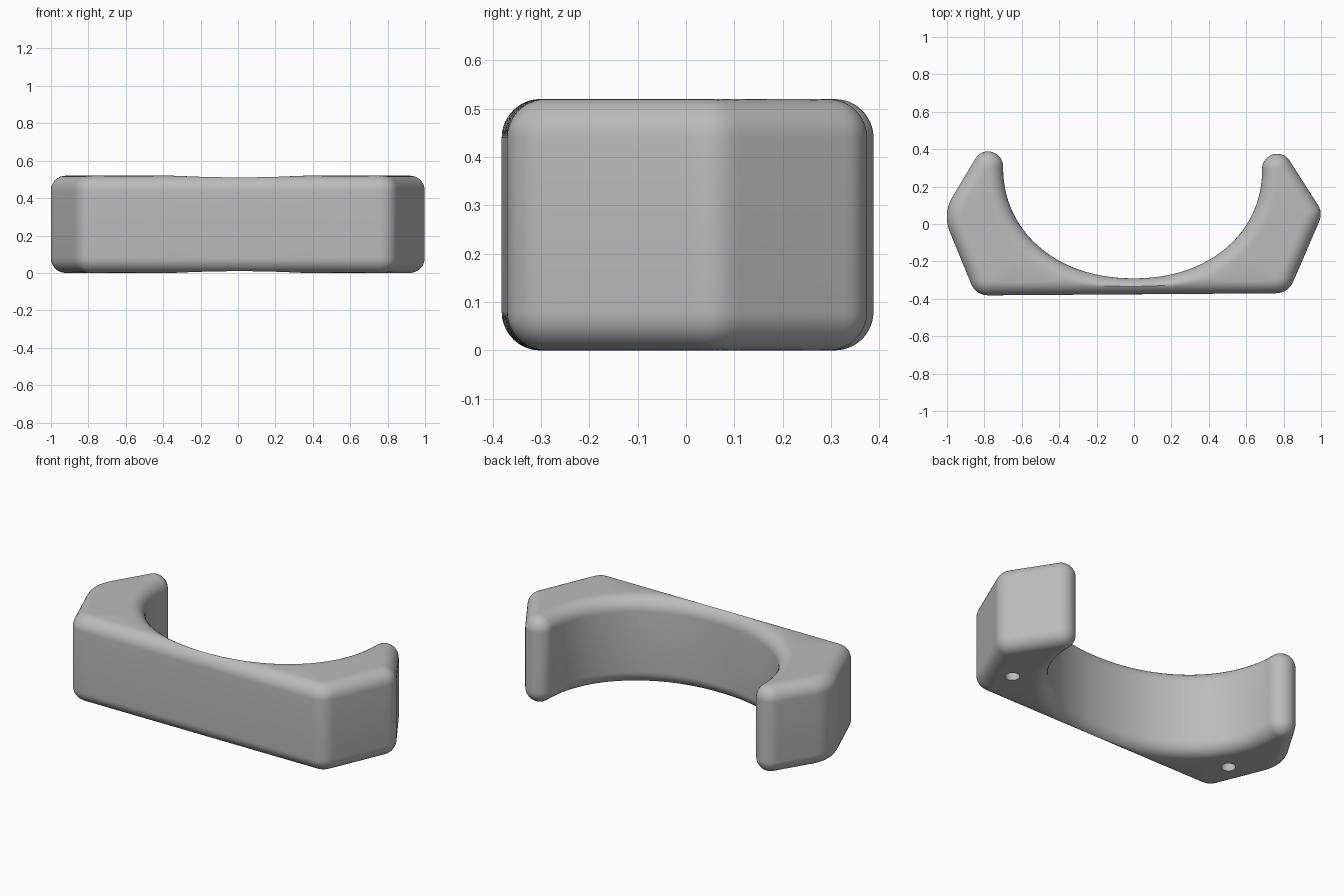
import bpy, bmesh, math
from mathutils import Vector, kdtree

cube = bpy.data.objects.get("Cube")
if cube:
    bpy.data.objects.remove(cube)

H, R = 0.52, 0.08          # block height, edge fillet radius
STATIONS, STEPS = 260, 9   # samples along the body and across each fillet

grey = bpy.data.materials.new("plain grey")
grey.use_nodes = True
grey.diffuse_color = (0.5, 0.5, 0.5, 1)
grey.node_tree.nodes["Principled BSDF"].inputs["Base Color"].default_value = (0.5, 0.5, 0.5, 1)


def arc(cx, cy, start, end, n=24):
    angles = [math.radians(start + (end - start) * i / n) for i in range(n + 1)]
    return [Vector((cx + R * math.cos(a), cy + R * math.sin(a))) for a in angles]


def soft_corner(before, corner, after, size, n=12):
    """Round one corner of the outline with a short curve."""
    p, c, q = Vector(before), Vector(corner), Vector(after)
    a = c + (p - c).normalized() * size
    b = c + (q - c).normalized() * size
    return [a * (1 - t) ** 2 + c * 2 * t * (1 - t) + b * t * t
            for t in (i / n for i in range(n + 1))]


def resample(points, count):
    """Points spaced evenly along a path."""
    lengths = [0]
    for p, q in zip(points, points[1:]):
        lengths.append(lengths[-1] + (q - p).length)
    out, k = [], 0
    for i in range(count + 1):
        s = lengths[-1] * i / count
        while k < len(points) - 2 and lengths[k + 1] < s:
            k += 1
        span = max(lengths[k + 1] - lengths[k], 1e-9)
        out.append(points[k].lerp(points[k + 1], min(1, (s - lengths[k]) / span)))
    return out


# Outer outline, from the left-hand tip round the front to the other tip
tip_a, tip_b = (-0.78, 0.308), (0.765, 0.295)
cap_a, cap_b = arc(*tip_a, 90, 147), arc(*tip_b, 33, 90)
corners = [cap_a[-1], (-1.025, 0.055), (-0.845, -0.382),
           (0.825, -0.37), (1.01, 0.06), cap_b[0]]
outer = list(cap_a)
for i, size in enumerate((0.11, 0.07, 0.07, 0.05), 1):
    outer += soft_corner(*corners[i - 1:i + 2], size)
outer += cap_b

# Inner outline: tip, round cradle, tip
x0, x1 = tip_a[0] + R, tip_b[0] - R
mid, half, power = (x0 + x1) / 2, (x1 - x0) / 2, 2 / 2.12
inner = arc(*tip_a, 90, 0)
for i in range(1, 120):
    t = math.pi * i / 120
    c, s = math.cos(t), math.sin(t)
    y = tip_a[1] + (tip_b[1] - tip_a[1]) * i / 120
    inner.append(Vector((mid - half * math.copysign(abs(c) ** power, c),
                         y - 0.592 * s ** power)))
inner += arc(*tip_b, 180, 90)

# Distance to the outline sets the height of the rolled edge
rim = resample(outer, 4000) + resample(inner, 4000)
tree = kdtree.KDTree(len(rim))
for i, p in enumerate(rim):
    tree.insert(p.to_3d(), i)
tree.balance()


def drop(p):
    gap = R - min(R, tree.find(p.to_3d())[2])
    return R - math.sqrt(max(0, R * R - gap * gap))


# Body: rows across the arms, top and bottom, joined by upright walls
bm = bmesh.new()
tops, bottoms = [], []
for a, b in zip(resample(inner, STATIONS), resample(outer, STATIONS)):
    width = (b - a).length
    edge = min(width / 2, R * 1.3)
    offs = [edge * (1 - math.cos(math.pi / 2 * k / STEPS)) for k in range(STEPS + 1)]
    offs += [width - o for o in reversed(offs)]
    row = [a.lerp(b, o / width if width > 1e-6 else 0) for o in offs]
    drops = [drop(p) for p in row]
    drops[0] = drops[-1] = R
    tops.append([bm.verts.new((p.x, p.y, H - d)) for p, d in zip(row, drops)])
    bottoms.append([bm.verts.new((p.x, p.y, d)) for p, d in zip(row, drops)])
for i in range(STATIONS):
    for rows in (tops, bottoms):
        for k in range(len(rows[0]) - 1):
            bm.faces.new((rows[i][k], rows[i][k + 1], rows[i + 1][k + 1], rows[i + 1][k]))
    for k in (0, -1):
        bm.faces.new((tops[i][k], tops[i + 1][k], bottoms[i + 1][k], bottoms[i][k]))
bmesh.ops.remove_doubles(bm, verts=bm.verts, dist=0.00005)
bmesh.ops.dissolve_degenerate(bm, edges=bm.edges, dist=0.00001)
bmesh.ops.recalc_face_normals(bm, faces=bm.faces)
mesh = bpy.data.meshes.new("cradle_body")
bm.to_mesh(mesh)
bm.free()
mesh.materials.append(grey)
body = bpy.data.objects.new("cradle_body", mesh)
bpy.context.collection.objects.link(body)

# Blind screw holes in the underside
for side, name in ((1, "left"), (-1, "right")):
    bpy.ops.mesh.primitive_cylinder_add(vertices=32, radius=0.04, depth=0.4,
                                        location=(side * 0.765, -0.115, 0))
    cutter = bpy.context.object
    cutter.name = name + "_hole_cutter"
    cutter.data.materials.append(grey)
    cutter.hide_render = True
    cutter.hide_set(True)
    cut = body.modifiers.new(name + "_hole", 'BOOLEAN')
    cut.operation, cut.solver, cut.object = 'DIFFERENCE', 'EXACT', cutter

# Apply the cuts, then smooth the rolled edges
bpy.ops.object.select_all(action='DESELECT')
bpy.context.view_layer.objects.active = body
body.select_set(True)
for m in list(body.modifiers):
    bpy.ops.object.modifier_apply(modifier=m.name)
for ob in [o for o in bpy.data.objects if o.name.endswith("_hole_cutter")]:
    bpy.data.objects.remove(ob)
bpy.ops.object.shade_smooth_by_angle(angle=math.radians(40))
